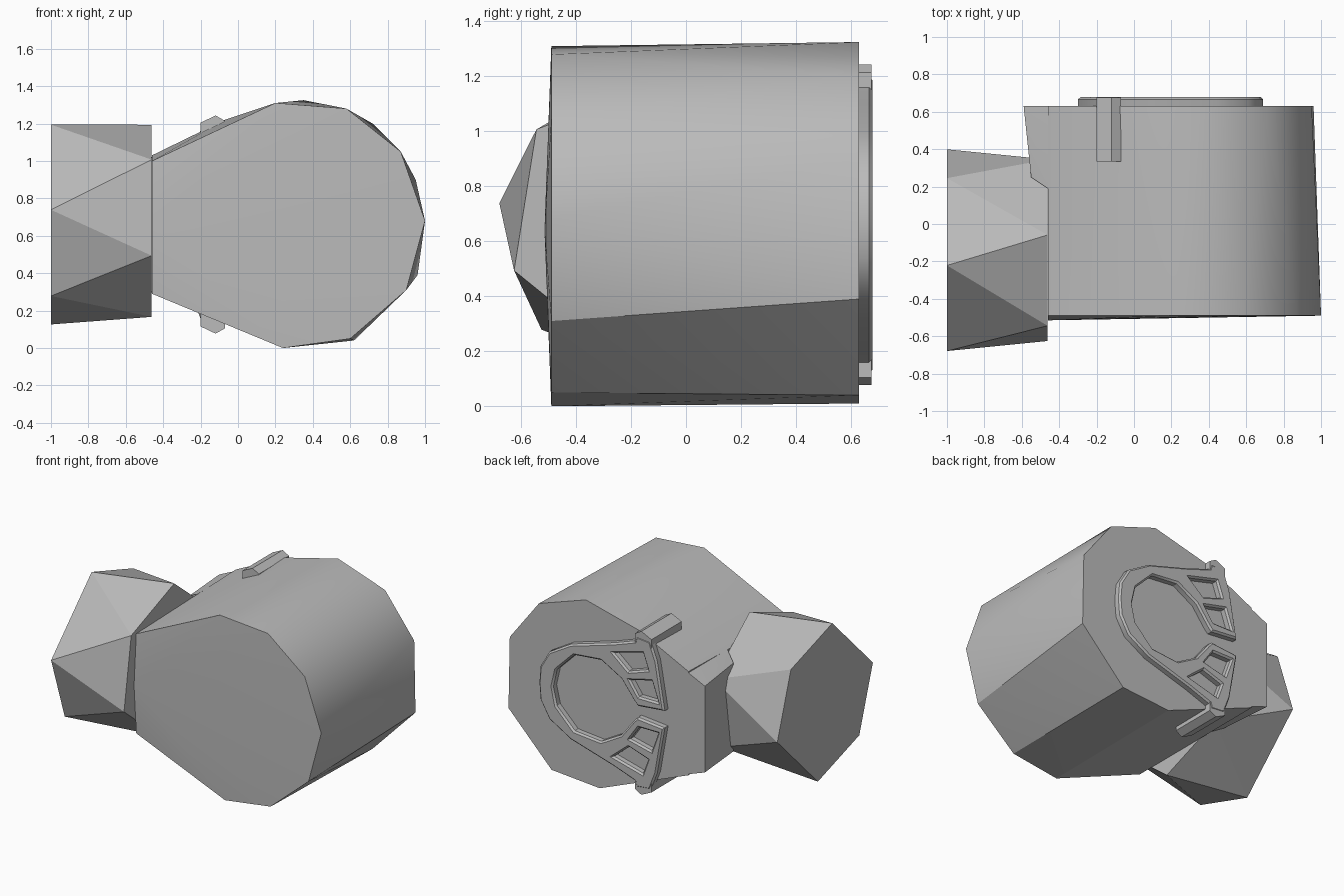
import bpy, bmesh, math

cube = bpy.data.objects.get("Cube")
if cube:
    bpy.data.objects.remove(cube, do_unlink=True)

grey = bpy.data.materials.new("plain_grey")
grey.use_nodes = True
COLOUR = (0.5, 0.5, 0.5, 1)
grey.diffuse_color = COLOUR
grey.node_tree.nodes["Principled BSDF"].inputs["Base Color"].default_value = COLOUR
MID_Z = 0.66


def finish(obj, angle):
    bpy.ops.object.select_all(action="DESELECT")
    obj.select_set(True)
    bpy.context.view_layer.objects.active = obj
    bpy.ops.object.shade_smooth_by_angle(angle=math.radians(angle))


def hull(name, points, angle=25):
    """Solid wrapped around a handful of corner points."""
    bm = bmesh.new()
    for p in points:
        bm.verts.new(p)
    res = bmesh.ops.convex_hull(bm, input=bm.verts[:])
    loose = {v for v in res["geom_interior"] + res["geom_unused"]
             if isinstance(v, bmesh.types.BMVert) and not v.link_faces}
    bmesh.ops.delete(bm, geom=list(loose), context="VERTS")
    bmesh.ops.dissolve_limit(bm, angle_limit=0.01, verts=bm.verts[:], edges=bm.edges[:])
    bmesh.ops.recalc_face_normals(bm, faces=bm.faces[:])
    mesh = bpy.data.meshes.new(name)
    bm.to_mesh(mesh)
    bm.free()
    mesh.materials.append(grey)
    obj = bpy.data.objects.new(name, mesh)
    bpy.context.collection.objects.link(obj)
    finish(obj, angle)
    return obj


# Main drum: front and back outlines are staggered, so the sides become long triangles
front = [(-.46, 1.0), (.2, 1.31), (.58, 1.28), (.87, 1.05), (1, .68),
         (.9, .31), (.6, .05), (.24, 0), (-.46, .29)]
back = [(-.46, 1.03), (-.07, 1.22), (.35, 1.325), (.72, 1.2), (.95, .9),
        (.96, .39), (.62, .04), (.24, .01), (-.46, .29)]
hull("drum", [(x, -.49, z) for x, z in front] + [(x, .63, z) for x, z in back]
     + [(-.46, -.515, .64)])

# Flange that sticks out behind the side stub
hull("side_flange", [(x, y, z) for x, y, top, low in
                     [(-.46, .19, 1.02, .30), (-.55, .25, .97, .34),
                      (-.59, .63, .96, .345), (-.44, .63, 1.03, .29)]
                     for z in (top, low)], 15)

# Six-sided side stub, its two ends twisted against each other
outer = [(-1, -.14 + .545 * math.cos(a), MID_Z + .54 * math.sin(a))
         for a in map(math.radians, (45, 98.6, 171.6, 225, 278.6, 351.6))]
inner = [(-.462, -.14 + .52 * math.cos(a), .68 + .52 * math.sin(a))
         for a in (math.radians(21 + 60 * i) for i in range(6))]
hull("side_stub", outer + inner, 10)

# Clips that hook over the drum, above and below
clip = [(-.2, 1.12), (-.2, 1.205), (-.12, 1.243), (-.07, 1.215), (-.07, 1.14)]
for name, s in (("upper_clip", 1), ("lower_clip", -1)):
    hull(name, [(x, y, MID_Z + s * (z - MID_Z)) for x, z in clip for y in (.335, .675)])

# Raised back frame: an open ring with two wings, each with two windows
half = [(.68, .78), (.61, .9), (.44, 1.0), (.1, 1.1), (-.07, 1.16), (-.08, 1.2),
        (-.19, 1.19), (-.24, 1.06), (-.3, .72), (-.09, .7), (-.06, .73),
        (.04, .86), (.2, .95), (.41, .93), (.55, .79)]
windows = [[(.1, 1.03), (-.13, 1.09), (-.17, .98), (-.02, .93)],
           [(-.03, .87), (-.2, .91), (-.25, .77), (-.1, .77)]]


def flip(points):
    return [(x, 2 * MID_Z - z) for x, z in reversed(points)]


loops = [[(.69, MID_Z)] + half + [(.58, MID_Z)] + flip(half)]
loops += windows + [flip(w) for w in windows]
curve = bpy.data.curves.new("back_frame", "CURVE")
curve.dimensions = "2D"
curve.fill_mode = "BOTH"
curve.extrude = .02
curve.bevel_depth = .012
curve.bevel_resolution = 0
curve.offset = -.012
for loop in loops:
    spline = curve.splines.new("POLY")
    spline.points.add(len(loop) - 1)
    for p, (x, z) in zip(spline.points, loop):
        p.co = (x, z, 0, 1)
    spline.use_cyclic_u = True
curve.materials.append(grey)
frame = bpy.data.objects.new("back_frame", curve)
bpy.context.collection.objects.link(frame)
frame.rotation_euler.x = math.pi / 2
frame.location.y = .646
bpy.ops.object.select_all(action="DESELECT")
frame.select_set(True)
bpy.context.view_layer.objects.active = frame
bpy.ops.object.convert(target="MESH")
finish(bpy.context.object, 30)
